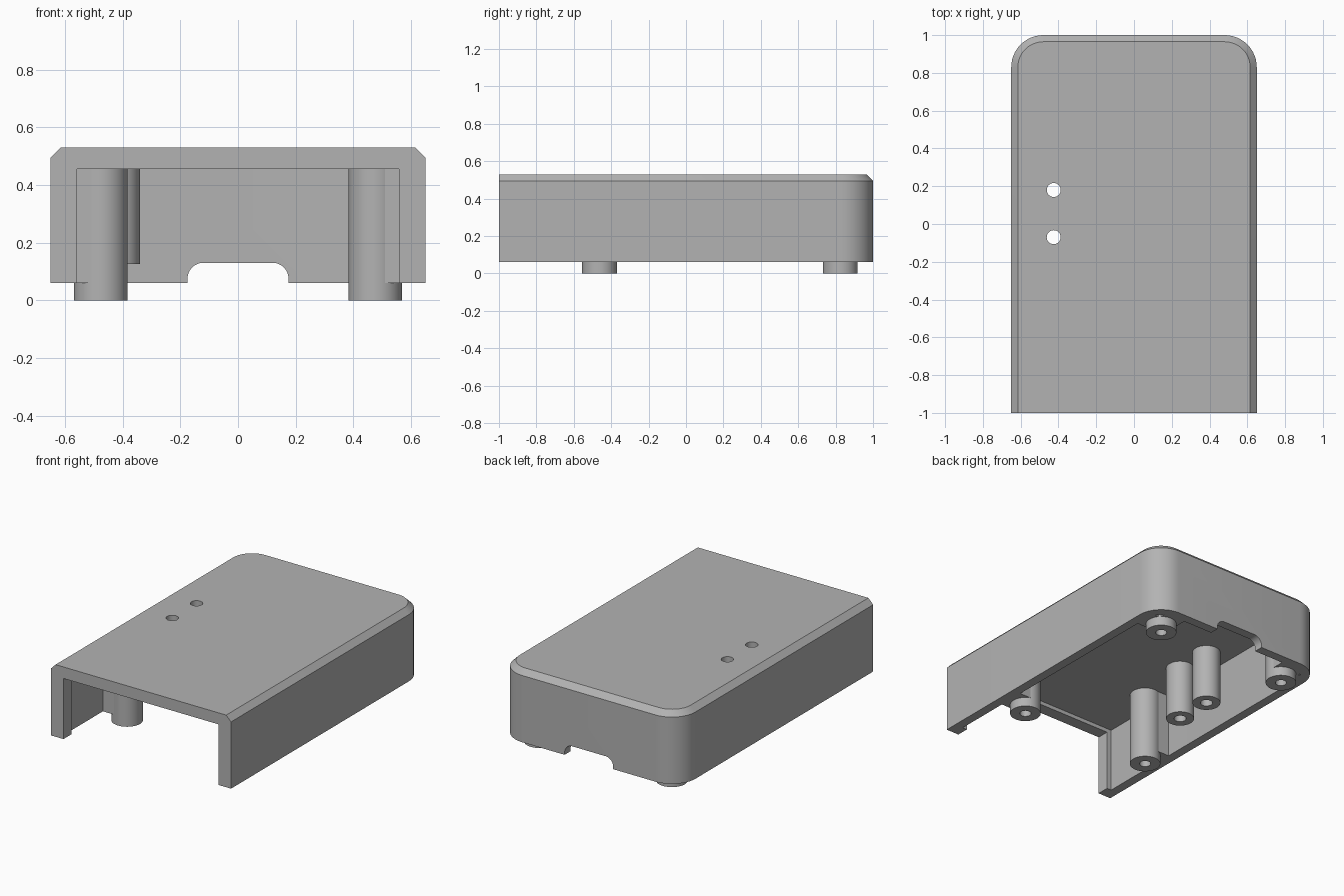
import bpy
import bmesh
from math import sin, cos, pi, radians

if "Cube" in bpy.data.objects:
    bpy.data.objects.remove(bpy.data.objects["Cube"], do_unlink=True)

GREY = bpy.data.materials.new("plain grey")
GREY.use_nodes = True
rgba = (0.45, 0.45, 0.45, 1)
GREY.diffuse_color = rgba
GREY.node_tree.nodes["Principled BSDF"].inputs["Base Color"].default_value = rgba

BASE, CEILING, TOP = 0.06, 0.48, 0.53


def arc(cx, cy, r, start, end, n=12):
    return [(cx + r * cos(radians(start + (end - start) * i / n)),
             cy + r * sin(radians(start + (end - start) * i / n))) for i in range(n + 1)]


def outline(half, front, back, r):
    """Rectangle with the two back corners rounded."""
    return ([(-half, front), (half, front)]
            + arc(half - r, back - r, r, 0, 90)
            + arc(r - half, back - r, r, 90, 180))


def loft(name, rings):
    """Closed solid through rings of equal point count."""
    bm = bmesh.new()
    loops = [[bm.verts.new(p) for p in ring] for ring in rings]
    n = len(loops[0])
    for a, b in zip(loops, loops[1:]):
        for i in range(n):
            j = (i + 1) % n
            bm.faces.new((a[i], a[j], b[j], b[i]))
    bm.faces.new(loops[0])
    bm.faces.new(loops[-1])
    bmesh.ops.recalc_face_normals(bm, faces=bm.faces)
    mesh = bpy.data.meshes.new(name)
    bm.to_mesh(mesh)
    bm.free()
    mesh.materials.append(GREY)
    obj = bpy.data.objects.new(name, mesh)
    bpy.context.collection.objects.link(obj)
    return obj


def at(points, z):
    return [(x, y, z) for x, y in points]


def box(name, x0, x1, y0, y1, z0, z1):
    corners = [(x0, y0), (x1, y0), (x1, y1), (x0, y1)]
    return loft(name, [at(corners, z0), at(corners, z1)])


def circle(x, y, r, z):
    return at(arc(x, y, r, 0, 360, 40)[:-1], z)


def rod(name, x, y, r, z0, z1):
    return loft(name, [circle(x, y, r, z0), circle(x, y, r, z1)])


def select(obj):
    bpy.ops.object.select_all(action='DESELECT')
    obj.select_set(True)
    bpy.context.view_layer.objects.active = obj


def cut(obj, cutter):
    mod = obj.modifiers.new("cut", 'BOOLEAN')
    mod.operation, mod.solver, mod.object = 'DIFFERENCE', 'EXACT', cutter
    select(obj)
    bpy.ops.object.modifier_apply(modifier=mod.name)
    bpy.data.objects.remove(cutter, do_unlink=True)


def smooth(obj):
    select(obj)
    bpy.ops.object.shade_smooth_by_angle(angle=radians(30))


# Chamfered housing, open below and at the front
wide = outline(0.65, -1, 1, 0.17)
shell = loft("housing", [at(wide, BASE), at(wide, TOP - 0.035),
                         at(outline(0.615, -1, 0.965, 0.135), TOP)])
room = outline(0.59, -0.92, 0.94, 0.11)
cut(shell, loft("cavity", [at(room, -0.1), at(room, CEILING)]))
# Narrower front opening leaves a lip around the mouth
cut(shell, box("mouth", -0.558, 0.558, -1.1, -0.9, -0.1, 0.455))

# Rounded cable notch in the back wall
notch = ([(-0.175, -0.05), (0.175, -0.05)]
         + arc(0.12, 0.075, 0.055, 0, 90) + arc(-0.12, 0.075, 0.055, 90, 180))
cut(shell, loft("notch", [[(x, y, z) for x, z in notch] for y in (0.9, 1.1)]))

# Two short tubes that open through the top
for label, y in (("front", -0.07), ("back", 0.18)):
    cut(shell, rod("hole", -0.425, y, 0.037, 0, 0.7))
    tube = rod(label + "_short_tube", -0.425, y, 0.085, 0.125, CEILING + 0.01)
    cut(tube, rod("bore", -0.425, y, 0.037, 0, 0.7))
    smooth(tube)

# Four screw posts tied to the walls by blocks
for side, s in (("left", 1), ("right", -1)):
    for label, y in (("front", -0.462), ("back", 0.825)):
        x = 0.476 * s
        post = rod(f"{label}_{side}_screw_post", x, y, 0.093, 0, CEILING + 0.01)
        cut(post, rod("bore", x, y, 0.034, -0.1, 0.4))
        smooth(post)
        web = box(f"{label}_{side}_post_block", *sorted((s * 0.51, s * 0.6)),
                  y - 0.087, y + (0.087 if label == "front" else 0.06),
                  BASE, CEILING + 0.01)
        cut(web, rod("bore", x, y, 0.034, -0.1, 0.4))
    # Second block joins the back post to the back wall
    box(f"back_{side}_wall_block", x - 0.087, x + 0.087 if s < 0 else x + 0.06,
        0.86, 0.95, BASE, CEILING + 0.01)

smooth(shell)
